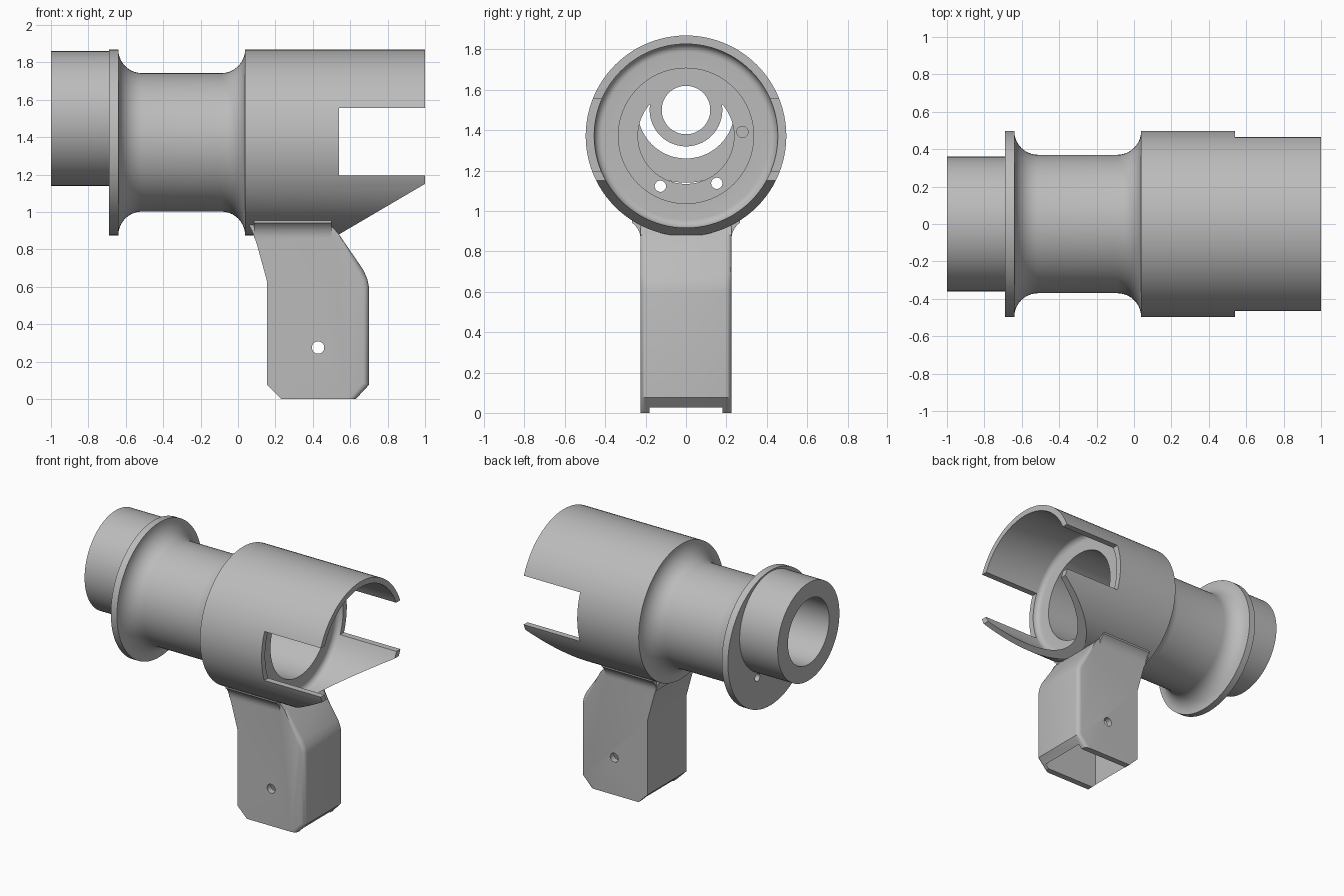
import bpy, bmesh, math
from mathutils import Vector

if "Cube" in bpy.data.objects:
    bpy.data.objects.remove(bpy.data.objects["Cube"])

AXIS_Z = 1.372     # main barrel axis height
TUBE_Z = 1.5       # offset rear tube axis height
SEG = 96

grey = bpy.data.materials.new("plain grey")
grey.diffuse_color = (0.5, 0.5, 0.5, 1)
grey.use_nodes = True
grey.node_tree.nodes["Principled BSDF"].inputs["Base Color"].default_value = grey.diffuse_color


def finish(bm, name):
    bmesh.ops.recalc_face_normals(bm, faces=bm.faces)
    me = bpy.data.meshes.new(name)
    bm.to_mesh(me)
    bm.free()
    ob = bpy.data.objects.new(name, me)
    bpy.context.collection.objects.link(ob)
    me.materials.append(grey)
    return ob


def lathe(name, profile, zc):
    """Closed (x, radius) profile turned about a horizontal axis."""
    bm = bmesh.new()
    rings = []
    for i in range(SEG):
        a = 2 * math.pi * i / SEG
        rings.append([bm.verts.new((x, r * math.sin(a), zc + r * math.cos(a))) for x, r in profile])
    n = len(profile)
    for i in range(SEG):
        p, q = rings[i], rings[(i + 1) % SEG]
        for j in range(n):
            k = (j + 1) % n
            bm.faces.new((p[j], p[k], q[k], q[j]))
    return finish(bm, name)


def prism(name, pts, lo, hi, axis="y", bevel=None):
    """Extrude an (x, z) outline along y, or a (y, z) outline along x."""
    bm = bmesh.new()
    place = (lambda a, b, d: (a, d, b)) if axis == "y" else (lambda a, b, d: (d, a, b))
    A = [bm.verts.new(place(a, b, lo)) for a, b in pts]
    B = [bm.verts.new(place(a, b, hi)) for a, b in pts]
    caps = [bm.faces.new(A), bm.faces.new(B[::-1])]
    for i in range(len(pts)):
        j = (i + 1) % len(pts)
        bm.faces.new((A[i], B[i], B[j], A[j]))
    if bevel:
        edges = [e for f in caps for e in f.edges if bevel(e)]
        bmesh.ops.bevel(bm, geom=edges, offset=0.03, segments=4, profile=0.5, affect="EDGES")
    return finish(bm, name)


def rod(name, r, x0, x1, y, z, seg=SEG):
    pts = [(y + r * math.cos(2 * math.pi * i / seg), z + r * math.sin(2 * math.pi * i / seg)) for i in range(seg)]
    return prism(name, pts, x0, x1, axis="x")


def arc(cx, cy, r, a0, a1, n=10):
    return [(cx + r * math.cos(math.radians(a0 + (a1 - a0) * i / n)),
             cy + r * math.sin(math.radians(a0 + (a1 - a0) * i / n))) for i in range(n + 1)]


def boolean(ob, other, op):
    m = ob.modifiers.new(op, "BOOLEAN")
    m.operation, m.solver, m.object = op, "EXACT", other
    bpy.context.view_layer.update()
    dg = bpy.context.evaluated_depsgraph_get()
    me = bpy.data.meshes.new_from_object(ob.evaluated_get(dg))
    ob.modifiers.clear()
    ob.data = me
    bpy.data.objects.remove(other)


# Barrel: flange, waist with fillets, wide cup, stepped bore, open flange plate
R, F = 0.497, 0.127
profile = [(-0.69, 0.238), (-0.69, R), (-0.64, R)]
profile += arc(-0.64 + F, R, F, 180, 270)
profile += arc(0.038 - F, R, F, 270, 360)
profile += [(1.0, R), (1.0, 0.455)]
profile += arc(0.54, 0.415, 0.04, 90, 180, 6)
profile += [(0.50, 0.335), (-0.64, 0.335), (-0.64, 0.238)]
barrel = lathe("barrel", profile, AXIS_Z)

# Side windows and slanted underside of the cup
boolean(barrel, prism("window_cutter", [(0.54, 1.195), (1.1, 1.195), (1.1, 1.555), (0.54, 1.555)], -1, 1), "DIFFERENCE")
boolean(barrel, prism("slant_cutter", [(0.523, 0.87), (1.17, 1.25), (1.17, 0.6), (0.523, 0.6)], -1, 1), "DIFFERENCE")

# Small ring hanging in the flange opening
boolean(barrel, rod("eye_ring", 0.18, -0.688, -0.642, 0, TUBE_Z), "UNION")
boolean(barrel, rod("eye_cutter", 0.12, -0.8, -0.5, 0, TUBE_Z), "DIFFERENCE")

# Three small holes in the flange
for deg in (4, -57, -117):
    a = math.radians(deg)
    boolean(barrel, rod("pin_cutter", 0.028, -0.75, -0.6, 0.28 * math.cos(a),
                        AXIS_Z + 0.28 * math.sin(a), 24), "DIFFERENCE")

# Offset rear tube
tube = lathe("rear_tube", [(-1, 0.24), (-1, 0.36), (-0.69, 0.36), (-0.69, 0.24)], TUBE_Z)

# Leg with rounded front edges
outline = [(0.23, 0), (0.63, 0), (0.70, 0.075), (0.70, 0.60), (0.692, 0.64), (0.67, 0.69),
           (0.54, 0.88), (0.50, 0.925), (0.43, 0.96), (0.04, 0.96), (0.075, 0.90),
           (0.10, 0.83), (0.155, 0.63), (0.155, 0.075)]


def front_edge(e):
    mid = (e.verts[0].co + e.verts[1].co) / 2
    return mid.x > 0.52 and mid.z > 0.03


leg = prism("leg", outline, -0.225, 0.225, bevel=front_edge)

# Flared blend between leg and barrel
half = arc(0.325, 0.86, 0.10, 180, 125, 8)
flare = half + [(0.27, 0.975)]
flare_outline = flare + [(-y, z) for y, z in reversed(flare)]
boolean(leg, prism("flare", flare_outline, 0.085, 0.50, axis="x"), "UNION")

# Pocket open at the bottom, and cross pin hole
boolean(leg, prism("pocket_cutter", [(0.20, -0.1), (0.655, -0.1), (0.655, 0.6), (0.56, 0.75), (0.20, 0.75)],
                   -0.18, 0.18), "DIFFERENCE")
hole = [(0.428 + 0.033 * math.cos(i * math.pi / 16), 0.275 + 0.033 * math.sin(i * math.pi / 16)) for i in range(32)]
boolean(leg, prism("pin_hole_cutter", hole, -0.5, 0.5), "DIFFERENCE")

# Smooth shading with sharp edges kept
for ob in (barrel, tube, leg):
    bpy.ops.object.select_all(action="DESELECT")
    ob.select_set(True)
    bpy.context.view_layer.objects.active = ob
    bpy.ops.object.shade_smooth_by_angle(angle=math.radians(30))
